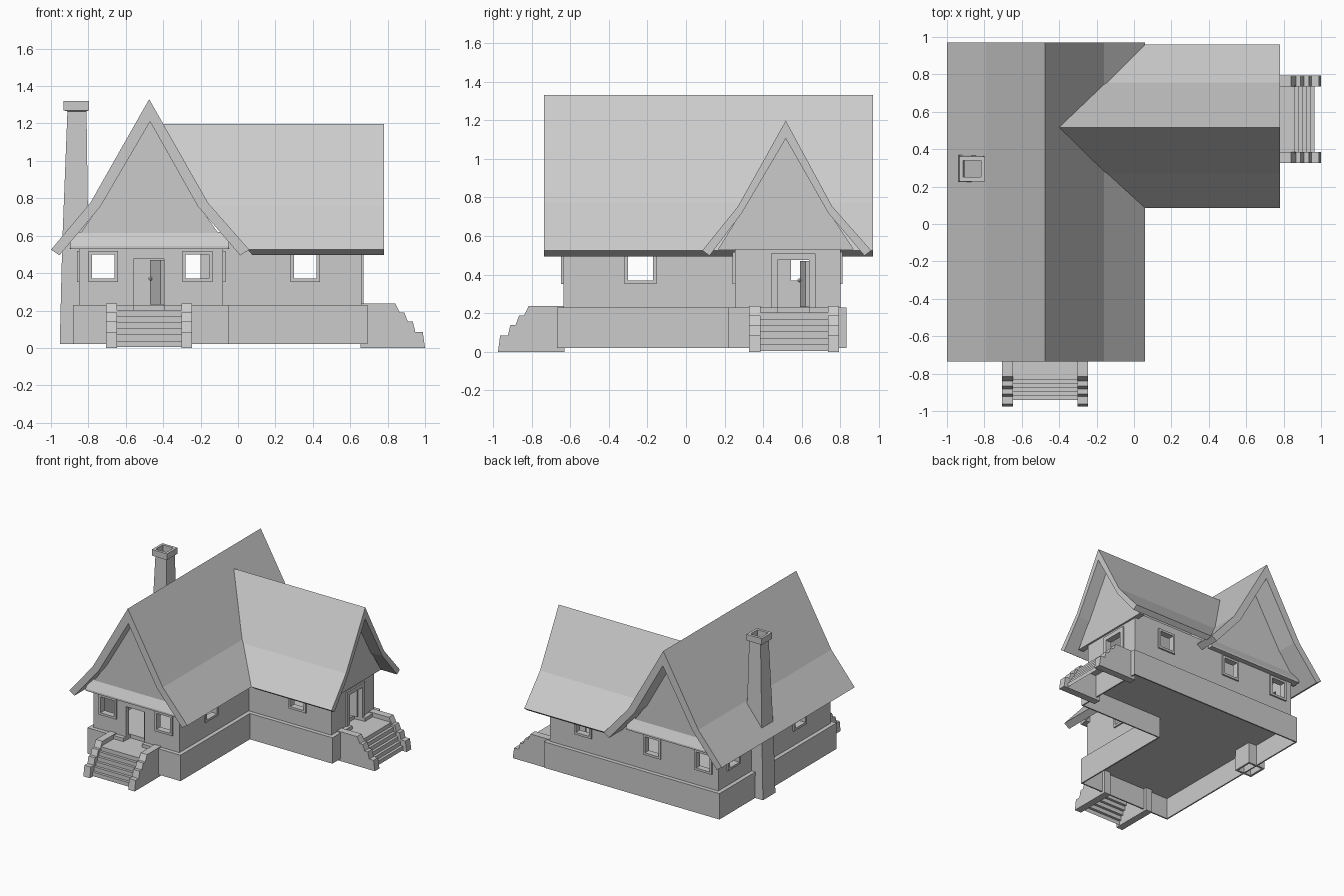
import bpy, bmesh, math
from mathutils import Vector

if "Cube" in bpy.data.objects:
    bpy.data.objects.remove(bpy.data.objects["Cube"])


def mesh_object(name, verts, faces):
    me = bpy.data.meshes.new(name)
    me.from_pydata(verts, [], faces)
    bm = bmesh.new()
    bm.from_mesh(me)
    bmesh.ops.recalc_face_normals(bm, faces=bm.faces)
    bm.to_mesh(me)
    bm.free()
    ob = bpy.data.objects.new(name, me)
    bpy.context.collection.objects.link(ob)
    return ob


def place(axis, u, v, t):
    return {'x': (t, u, v), 'y': (u, t, v), 'z': (u, v, t)}[axis]


def prism(name, pts, axis, a, b):
    """Extrude a 2D outline along an axis; a may be a function of (u, v)."""
    n = len(pts)
    start = a if callable(a) else (lambda u, v: a)
    verts = [place(axis, u, v, start(u, v)) for u, v in pts]
    verts += [place(axis, u, v, b) for u, v in pts]
    faces = [(i, (i + 1) % n, n + (i + 1) % n, n + i) for i in range(n)]
    faces += [tuple(range(n))[::-1], tuple(range(n, 2 * n))]
    return mesh_object(name, verts, faces)


def box(name, x0, x1, y0, y1, z0, z1):
    return prism(name, [(x0, y0), (x1, y0), (x1, y1), (x0, y1)], 'z', z0, z1)


def cut(ob, cutters):
    for c in cutters:
        m = ob.modifiers.new("cut", 'BOOLEAN')
        m.operation, m.solver, m.object = 'DIFFERENCE', 'EXACT', c
        c.hide_render = True
        c.hide_set(True)


def ell(d):
    """L-shaped floor plan, grown by d from the wall line."""
    return [(-.85 - d, -.636 - d), (-.08 + d, -.636 - d), (-.08 + d, .253 - d),
            (.66 + d, .253 - d), (.66 + d, .80 + d), (-.85 - d, .80 + d)]


# Foundation (hollow underneath) and walls
base = prism("foundation", ell(.033), 'z', .02, .23)
base_void = prism("foundation_cutter", ell(.022), 'z', -.1, .19)
walls = prism("walls", ell(0), 'z', .2, .58)
wall_void = prism("room_cutter", ell(-.04), 'z', .225, .7)
front_door_cut = box("front_door_cutter", -.56, -.395, -.75, -.58, .2, .475)
side_door_cut = box("side_door_cutter", .60, .75, .475, .637, .2, .475)

# Windows: wall axis, plane, outward sign, start of opening, end of opening
windows = [('y', -.636, -1, -.78, -.66), ('y', -.636, -1, -.28, -.155),
           ('y', .253, -1, .30, .42),
           ('y', .80, 1, -.78, -.66), ('y', .80, 1, -.32, -.20), ('y', .80, 1, .30, .42),
           ('x', -.85, -1, -.30, -.17), ('x', -.85, -1, .545, .67),
           ('x', -.08, 1, -.30, -.17)]


def frame(name, axis, plane, sign, u0, u1, z0, z1, w=.018, door=False):
    """Casing around an opening, made from one outline."""
    a, b = sorted((plane - sign * .01, plane + sign * .012))
    parts = [(u0 - w, u0, z0, z1), (u1, u1 + w, z0, z1), (u0 - w, u1 + w, z1, z1 + w)]
    if not door:
        parts.append((u0 - w, u1 + w, z0 - w, z0))
    for p0, p1, q0, q1 in parts:
        prism(name, [(p0, q0), (p1, q0), (p1, q1), (p0, q1)], axis, a, b)


holes = []
for axis, plane, sign, u0, u1 in windows:
    holes.append(prism("window_cutter", [(u0, .37), (u1, .37), (u1, .50), (u0, .50)],
                       axis, plane - .08, plane + .08))
    frame("window_frame", axis, plane, sign, u0, u1, .37, .50)
cut(base, [base_void, front_door_cut, side_door_cut])
cut(walls, [wall_void, front_door_cut, side_door_cut] + holes)
frame("side_door_frame", 'x', .66, 1, .475, .637, .23, .475, .034, True)


# Doors standing open
def door(name, hinge, direction):
    d = Vector(direction).normalized()
    n = Vector((-d.y, d.x)) * .009
    h = Vector(hinge)
    e = h + d * .16
    prism(name, [tuple(p) for p in (h - n, e - n, e + n, h + n)], 'z', .232, .47)
    for s in (-1, 1):
        p = h + d * .135 + n * s * 1.8
        bpy.ops.mesh.primitive_uv_sphere_add(segments=8, ring_count=6, radius=.01,
                                             location=(p.x, p.y, .37))
        bpy.context.object.name = name + "_knob"


door("front_door", (-.405, -.61), (-.36, .93))
door("side_door", (.635, .628), (-.977, -.18))

# Main roof with flared eaves
main_outer = [(-1.0, .525), (-.79, .775), (-.475, 1.33), (-.16, .775), (.06, .525)]
main_inner = [(.012, .495), (-.215, .757), (-.47, 1.21), (-.735, .757), (-.955, .495)]
prism("main_roof", main_outer + main_inner, 'y', -.735, .97)


# Wing roof, trimmed where it meets the main slope
def on_main_slope(u, z):
    (x0, z0), (x1, z1), (x2, z2) = main_outer[2:]
    if z > z1:
        return x0 + (z0 - z) / (z0 - z1) * (x1 - x0) - .008
    return x1 + (z1 - z) / (z1 - z2) * (x2 - x1) - .008


wing_outer = [(.085, .525), (.27, .755), (.517, 1.198), (.757, .755), (.96, .525)]
wing_inner = [(.925, .498), (.737, .72), (.517, 1.105), (.29, .72), (.122, .498)]
prism("wing_roof", wing_outer + wing_inner, 'x', on_main_slope, .78)

# Gable panels and the sloped skirts below the main gables
gable = [(-.90, .53), (-.74, .76), (-.47, 1.22), (-.21, .76), (-.045, .53)]
for name, face, s in (("front_gable", -.636, 1), ("back_gable", .80, -1)):
    prism(name, gable, 'y', face - .003 * s, face + .03 * s)
    prism(name + "_skirt", [(face + .01 * s, .53), (face - .04 * s, .53),
                            (face - .04 * s, .545), (face, .62), (face + .01 * s, .62)],
          'x', -.895, -.05)
prism("wing_gable", [(.165, .53), (.29, .73), (.517, 1.11), (.737, .73), (.87, .53)],
      'x', .63, .675)

# Stairs: profile is (distance out from wall, z)
cheek = [(0, .005), (.345, .005), (.333, .09), (.293, .09), (.28, .145), (.253, .145),
         (.235, .193), (.21, .193), (.185, .243), (0, .243)]


def stairs(name, axis, wall, sign, u0, u1):
    for a, b in ((u0, u0 + .058), (u1 - .058, u1)):
        prism(name + "_cheek", [(wall + sign * d, z - .005) for d, z in cheek], axis, a, b)
    pts = [(-.01, .203)]
    for i in range(6):                     # zigzag of risers and treads
        d = .205 + .021 * i
        pts += [(d, .203 - .033 * i), (d, .203 - .033 * (i + 1))]
    n = len(pts)
    verts = [place(axis, wall + sign * d, z, t) for t in (u0 + .05, u1 - .05) for d, z in pts] \
        if axis == 'y' else []
    verts = [((t, wall + sign * d, z) if axis == 'x' else (wall + sign * d, t, z))
             for t in (u0 + .05, u1 - .05) for d, z in pts]
    ob = mesh_object(name + "_treads", verts,
                     [(i, i + 1, n + i + 1, n + i) for i in range(n - 1)])
    if sum(p.normal.z for p in ob.data.polygons) < 0:
        ob.data.flip_normals()


stairs("front_stairs", 'x', -.63, -1, -.705, -.245)
stairs("side_stairs", 'y', .655, 1, .327, .793)

# Chimney: stacked square rings, open from the top of the flue to the bottom
rings = [(-.953, -.80, .215, .375, .02), (-.94, -.80, .222, .370, .55),
         (-.912, -.81, .243, .347, 1.265), (-.933, -.797, .228, .362, 1.27),
         (-.933, -.797, .228, .362, 1.32), (-.913, -.818, .250, .340, 1.32),
         (-.905, -.818, .250, .340, 1.2), (-.935, -.815, .23, .36, .02)]
verts = [p for x0, x1, y0, y1, z in rings
         for p in ((x0, y0, z), (x1, y0, z), (x1, y1, z), (x0, y1, z))]
count = len(rings)
mesh_object("chimney", verts,
            [(4 * i + j, 4 * i + (j + 1) % 4, 4 * ((i + 1) % count) + (j + 1) % 4,
              4 * ((i + 1) % count) + j) for i in range(count) for j in range(4)])
